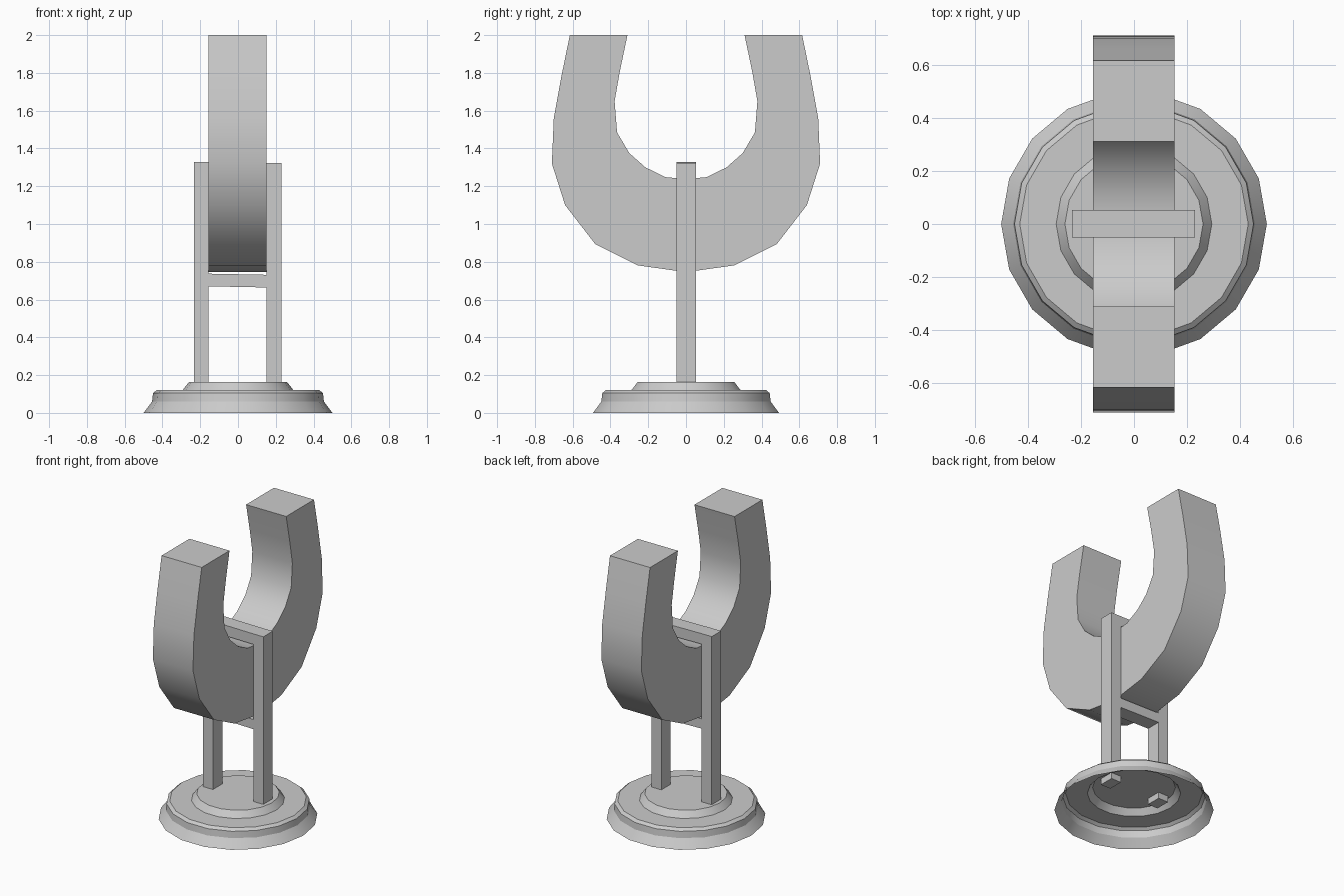
import bpy, bmesh, math

if "Cube" in bpy.data.objects:
    bpy.data.objects.remove(bpy.data.objects["Cube"])


def finish(name, bm, angle=40, recalc=True):
    if recalc:
        bmesh.ops.recalc_face_normals(bm, faces=bm.faces)
    me = bpy.data.meshes.new(name)
    bm.to_mesh(me)
    bm.free()
    for p in me.polygons:
        p.use_smooth = True
    me.set_sharp_from_angle(angle=math.radians(angle))
    ob = bpy.data.objects.new(name, me)
    bpy.context.collection.objects.link(ob)
    return ob


def box(name, x, y, z, drop=0.0):
    # drop lowers the +x end, for a slightly tilted bar
    bm = bmesh.new()
    bmesh.ops.create_cube(bm, size=1)
    for v in bm.verts:
        i, j, k = (int(c > 0) for c in v.co)
        v.co = (x[i], y[j], z[k] - drop * i)
    return finish(name, bm, 30)


# Hollow 18-sided stepped base, open underneath
SIDES = 18
profile = [(0.5, 0), (0.455, 0.06), (0.45, 0.105), (0.43, 0.121),
           (0.293, 0.121), (0.26, 0.163)]
bm = bmesh.new()
rings = []
for r, z in profile:
    rings.append([bm.verts.new((r * math.cos(a), r * math.sin(a), z))
                  for a in (2 * math.pi * i / SIDES for i in range(SIDES))])
for lo, hi in zip(rings, rings[1:]):
    for i in range(SIDES):
        j = (i + 1) % SIDES
        bm.faces.new((lo[i], lo[j], hi[j], hi[i]))
bm.faces.new(rings[-1])
finish("base", bm, 30, recalc=False)

# Horseshoe: half outlines in y, z, mirrored and extruded along x
outer = [(0.615, 2.0), (0.66, 1.78), (0.70, 1.56), (0.71, 1.32), (0.64, 1.10),
         (0.48, 0.893), (0.255, 0.781), (0, 0.745)]
inner = [(0, 1.238), (0.11, 1.248), (0.215, 1.30), (0.30, 1.375),
         (0.365, 1.485), (0.378, 1.65), (0.35, 1.81), (0.31, 2.0)]


def mirrored(half):
    return [(-y, z) for y, z in reversed(half) if y > 0]


outline = outer + mirrored(outer) + [(-y, z) for y, z in reversed(inner) if y > 0] + inner
bm = bmesh.new()
face = bm.faces.new([bm.verts.new((-0.155, y, z)) for y, z in outline])
ext = bmesh.ops.extrude_face_region(bm, geom=[face])
for v in ext["geom"]:
    if isinstance(v, bmesh.types.BMVert):
        v.co.x = 0.152
finish("horseshoe", bm)

# Bracket frame: two posts with an upper and a lower crossbar
depth = (-0.05, 0.053)
box("left_post", (-0.234, -0.157), depth, (0.12, 1.328))
box("right_post", (0.152, 0.229), depth, (0.12, 1.324))
box("upper_crossbar", (-0.157, 0.152), depth, (1.255, 1.328), 0.004)
box("lower_crossbar", (-0.157, 0.152), depth, (0.67, 0.737), 0.006)
